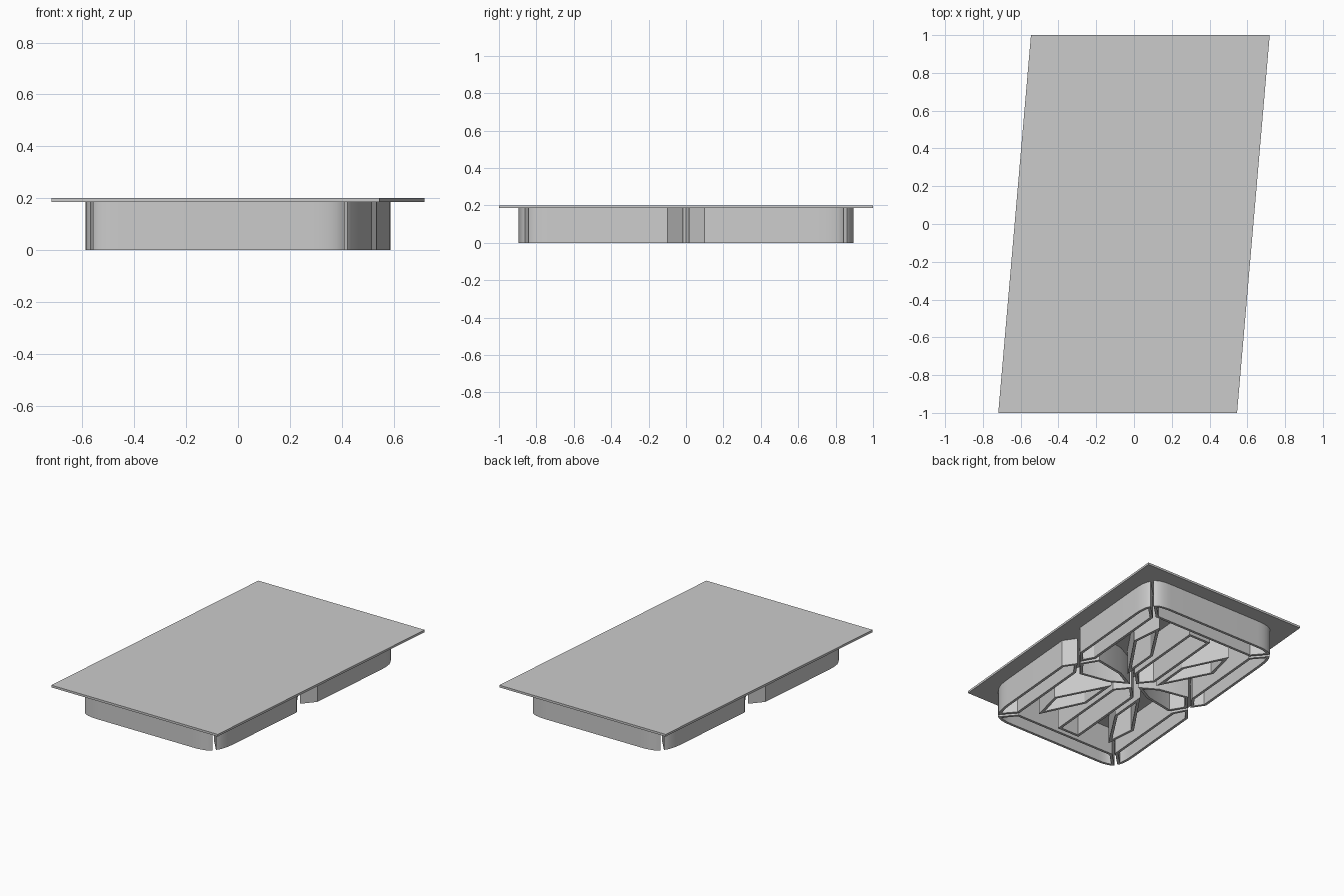
import bpy, bmesh
from mathutils import Vector

cube = bpy.data.objects.get("Cube")
if cube:
    bpy.data.objects.remove(cube)

SHEAR = 0.0865      # the whole part leans sideways along its length
PLATE_Z, TOP_Z = 0.185, 0.2
WALL = 0.018

grey = bpy.data.materials.new("plain grey")
grey.use_nodes = True
grey.diffuse_color = (0.6, 0.6, 0.6, 1)
grey.node_tree.nodes["Principled BSDF"].inputs["Base Color"].default_value = (0.6, 0.6, 0.6, 1)


def corner(a, b, c, steps=8):
    """Rounded corner from a to c, bulging towards b."""
    a, b, c = Vector(a), Vector(b), Vector(c)
    ts = [i / steps for i in range(steps + 1)]
    return [tuple(a * (1 - t) ** 2 + b * 2 * t * (1 - t) + c * t * t) for t in ts]


def prism(name, outline, z0, z1, wall=None):
    """Upright prism from a sheared outline; hollow if a wall is given."""
    bm = bmesh.new()
    face = bm.faces.new([bm.verts.new((u + SHEAR * y, y, z0)) for u, y in outline])
    face.normal_update()
    if wall:
        bmesh.ops.inset_region(bm, faces=[face], thickness=wall,
                               use_boundary=True, use_even_offset=True)
        bmesh.ops.delete(bm, geom=[face], context='FACES_ONLY')
    grown = bmesh.ops.extrude_face_region(bm, geom=bm.faces[:], use_keep_orig=True)
    verts = [g for g in grown["geom"] if isinstance(g, bmesh.types.BMVert)]
    bmesh.ops.translate(bm, verts=verts, vec=(0, 0, z1 - z0))
    bmesh.ops.recalc_face_normals(bm, faces=bm.faces[:])
    mesh = bpy.data.meshes.new(name)
    bm.to_mesh(mesh)
    bm.free()
    obj = bpy.data.objects.new(name, mesh)
    bpy.context.collection.objects.link(obj)
    mesh.materials.append(grey)
    bpy.ops.object.select_all(action='DESELECT')
    obj.select_set(True)
    bpy.context.view_layer.objects.active = obj
    bpy.ops.object.shade_smooth_by_angle(angle=0.4)


def cell(name, outline, sx=1, sy=1):
    prism(name, [(u * sx, y * sy) for u, y in outline], 0, PLATE_Z + 0.003, WALL)


# Flat cover plate
prism("cover_plate", [(-0.632, -1), (0.632, -1), (0.632, 1), (-0.632, 1)], PLATE_Z, TOP_Z)

# Outlines of the hollow ribs underneath
end_right = corner((0.36, 0.895), (0.455, 0.895), (0.485, 0.862), 6)
end_left = [(-u, y) for u, y in reversed(end_right)]
end_band = end_left + end_right + [(0.39, 0.76), (-0.39, 0.76)]

side_band = ([(0.46, 0.015), (0.525, 0.1)]
             + corner((0.525, 0.7), (0.525, 0.81), (0.495, 0.842), 6)
             + [(0.4, 0.74), (0.4, 0.11)])

long_bar = [(-0.085, 0.73), (-0.085, 0.12), (0, 0.025), (0.085, 0.12), (0.085, 0.73)]
diagonal_cell = [(0.29, 0.67), (0.33, 0.44), (0.12, 0.09), (0.12, 0.37)]
middle_cell = [(0.445, 0), (0.37, 0.11), (0.16, 0.07), (0.035, 0),
               (0.16, -0.07), (0.37, -0.11)]

for end, sy in (("front", -1), ("back", 1)):
    cell(end + "_end_band", end_band, 1, sy)
    cell(end + "_long_bar", long_bar, 1, sy)
    for side, sx in (("right", -1), ("left", 1)):
        cell(f"{end}_{side}_side_band", side_band, sx, sy)
        cell(f"{end}_{side}_diagonal_cell", diagonal_cell, sx, sy)
for side, sx in (("right", -1), ("left", 1)):
    cell(side + "_middle_cell", middle_cell, sx)
